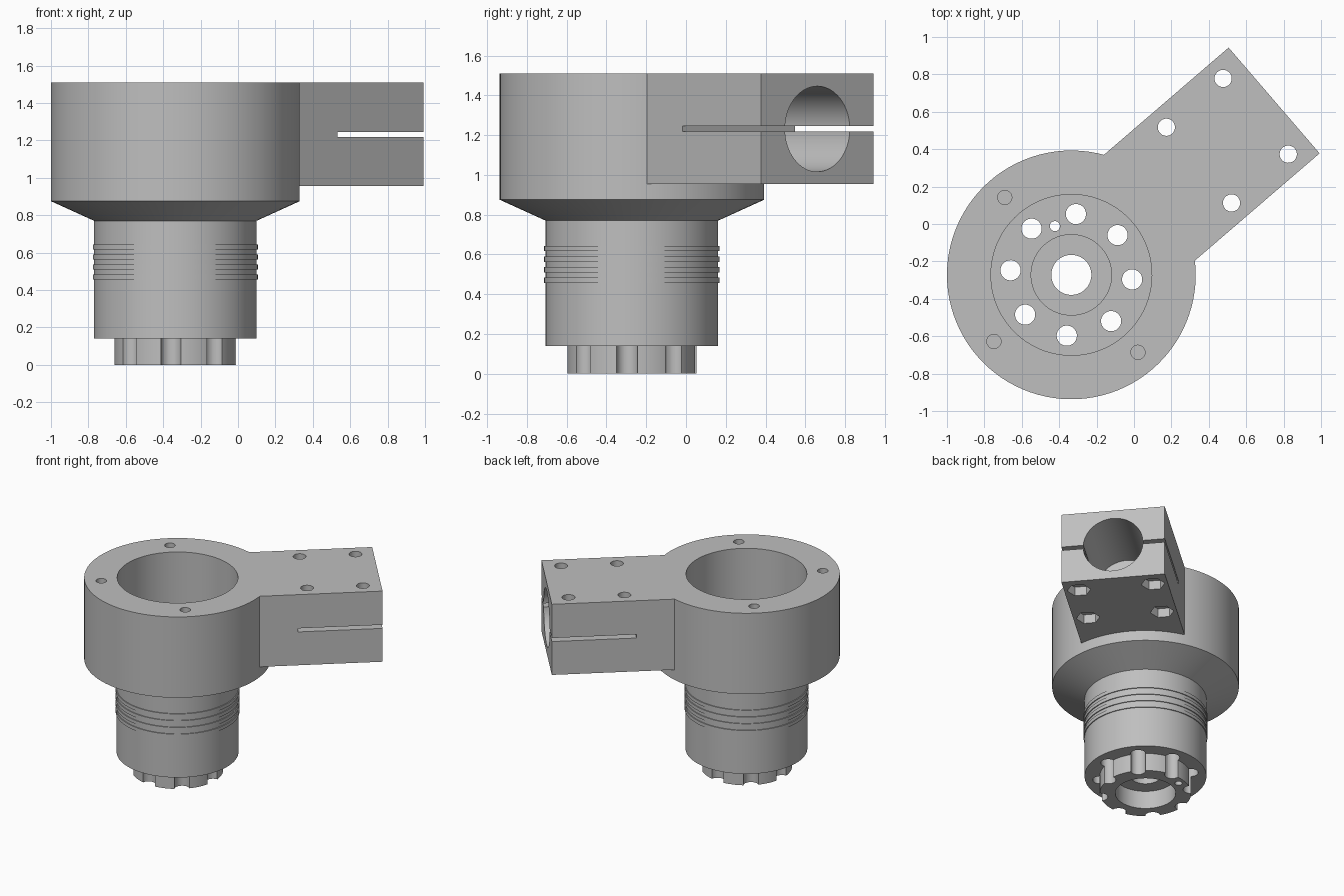
import bpy, bmesh, math
from mathutils import Matrix, Vector

cube = bpy.data.objects.get("Cube")
if cube:
    bpy.data.objects.remove(cube, do_unlink=True)

AXIS = Vector((-0.335, -0.272, 0))   # centre line of the round housing
ARM_ANGLE = math.radians(40.7)       # heading of the clamp arm
TOP, ARM_BOTTOM, ARM_END = 1.51, 0.955, 1.43
SLOT_Z, CLAMP_START = 1.231, 0.824
PLACE = Matrix.Translation(AXIS) @ Matrix.Rotation(ARM_ANGLE, 4, 'Z')

grey = bpy.data.materials.new("light_grey")
grey.use_nodes = True
colour = (0.52, 0.52, 0.52, 1)
grey.diffuse_color = colour
grey.node_tree.nodes["Principled BSDF"].inputs["Base Color"].default_value = colour


def finish(bm, name):
    """Turn a bmesh in arm coordinates into a placed object."""
    bmesh.ops.recalc_face_normals(bm, faces=bm.faces)
    bm.transform(PLACE)
    mesh = bpy.data.meshes.new(name)
    bm.to_mesh(mesh)
    bm.free()
    mesh.materials.append(grey)
    obj = bpy.data.objects.new(name, mesh)
    bpy.context.collection.objects.link(obj)
    return obj


def lathe(name, profile, steps=96):
    """Revolve a closed (radius, z) outline."""
    bm = bmesh.new()
    rings = []
    for i in range(steps):
        a = math.tau * i / steps
        rings.append([bm.verts.new((r * math.cos(a), r * math.sin(a), z)) for r, z in profile])
    n = len(profile)
    for i in range(steps):
        a, b = rings[i], rings[(i + 1) % steps]
        for j in range(n):
            k = (j + 1) % n
            bm.faces.new((a[j], b[j], b[k], a[k]))
    return finish(bm, name)


def box(name, u0, u1, half_width, z0, z1):
    bm = bmesh.new()
    size = Matrix.Diagonal((u1 - u0, 2 * half_width, z1 - z0, 1))
    middle = Matrix.Translation(((u0 + u1) / 2, 0, (z0 + z1) / 2))
    bmesh.ops.create_cube(bm, size=1, matrix=middle @ size)
    return finish(bm, name)


def rod(name, u, v, radius, z0, z1, sides=32):
    bm = bmesh.new()
    bmesh.ops.create_cone(bm, cap_ends=True, segments=sides, radius1=radius, radius2=radius,
                          depth=z1 - z0, matrix=Matrix.Translation((u, v, (z0 + z1) / 2)))
    return finish(bm, name)


def combine(target, other, operation):
    mod = target.modifiers.new(operation.lower(), 'BOOLEAN')
    mod.operation, mod.solver, mod.object = operation, 'EXACT', other
    bpy.context.view_layer.objects.active = target
    bpy.ops.object.modifier_apply(modifier=mod.name)
    bpy.data.objects.remove(other, do_unlink=True)


# Round housing: crown, grooved neck, flared cup, stepped central bore
BODY, RIB, CROWN, CUP, PLATE = 0.434, 0.441, 0.326, 0.665, 0.14
SEAT, SHAFT, BORE, FLOOR = 0.215, 0.107, 0.43, 0.88
ribs = []
for i in range(4):
    z = 0.457 + i * 0.053
    ribs += [(BODY, z), (RIB, z), (RIB, z + 0.027), (BODY, z + 0.027)]
outline = [(SEAT, 0), (CROWN, 0), (CROWN, PLATE), (BODY, PLATE)] + ribs
outline += [(BODY, 0.77), (CUP, 0.875), (CUP, TOP), (BORE, TOP), (BORE, FLOOR),
            (SEAT, FLOOR), (SEAT, FLOOR - PLATE), (SHAFT, FLOOR - PLATE),
            (SHAFT, PLATE), (SEAT, PLATE)]
housing = lathe("clamp_housing", outline)

# Clamp arm, fused into the cup wall
combine(housing, box("arm", 0.5, ARM_END, 0.373, ARM_BOTTOM, TOP), 'UNION')

# Pipe bore along the arm and the clamping slot
bm = bmesh.new()
length = 0.75
lay = Matrix.Translation((CLAMP_START + length / 2, 0, SLOT_Z)) @ Matrix.Rotation(math.pi / 2, 4, 'Y')
bmesh.ops.create_cone(bm, cap_ends=True, segments=64, radius1=0.215, radius2=0.215,
                      depth=length, matrix=lay)
combine(housing, finish(bm, "pipe_bore"), 'DIFFERENCE')
combine(housing, box("slot", CLAMP_START, 1.6, 0.6, SLOT_Z - 0.014, SLOT_Z + 0.014), 'DIFFERENCE')

# Clamp bolt holes with hexagonal nut pockets underneath
for u in (0.9, 1.3):
    for v in (-0.267, 0.267):
        combine(housing, rod("bolt_hole", u, v, 0.046, 0.9, 1.6), 'DIFFERENCE')
        combine(housing, rod("nut_pocket", u, v, 0.085, 0.9, ARM_BOTTOM + 0.07, 6), 'DIFFERENCE')

# Ring of long holes through the neck, which also scallop the crown
for i in range(8):
    a = math.tau * i / 8
    combine(housing, rod("ring_hole", 0.326 * math.cos(a), 0.326 * math.sin(a),
                         0.054, -0.1, 1.0), 'DIFFERENCE')
a = math.radians(68)
combine(housing, rod("wire_hole", 0.275 * math.cos(a), 0.275 * math.sin(a), 0.027, -0.1, 1.0),
        'DIFFERENCE')

# Three blind screw holes in the rim
for i in (1, 2, 3):
    a = i * math.pi / 2
    combine(housing, rod("screw_hole", 0.546 * math.cos(a), 0.546 * math.sin(a),
                         0.038, 1.2, 1.6), 'DIFFERENCE')

# Smooth round walls, crisp edges
for obj in bpy.context.selected_objects:
    obj.select_set(False)
housing.select_set(True)
bpy.context.view_layer.objects.active = housing
bpy.ops.object.shade_smooth_by_angle(angle=math.radians(30))
